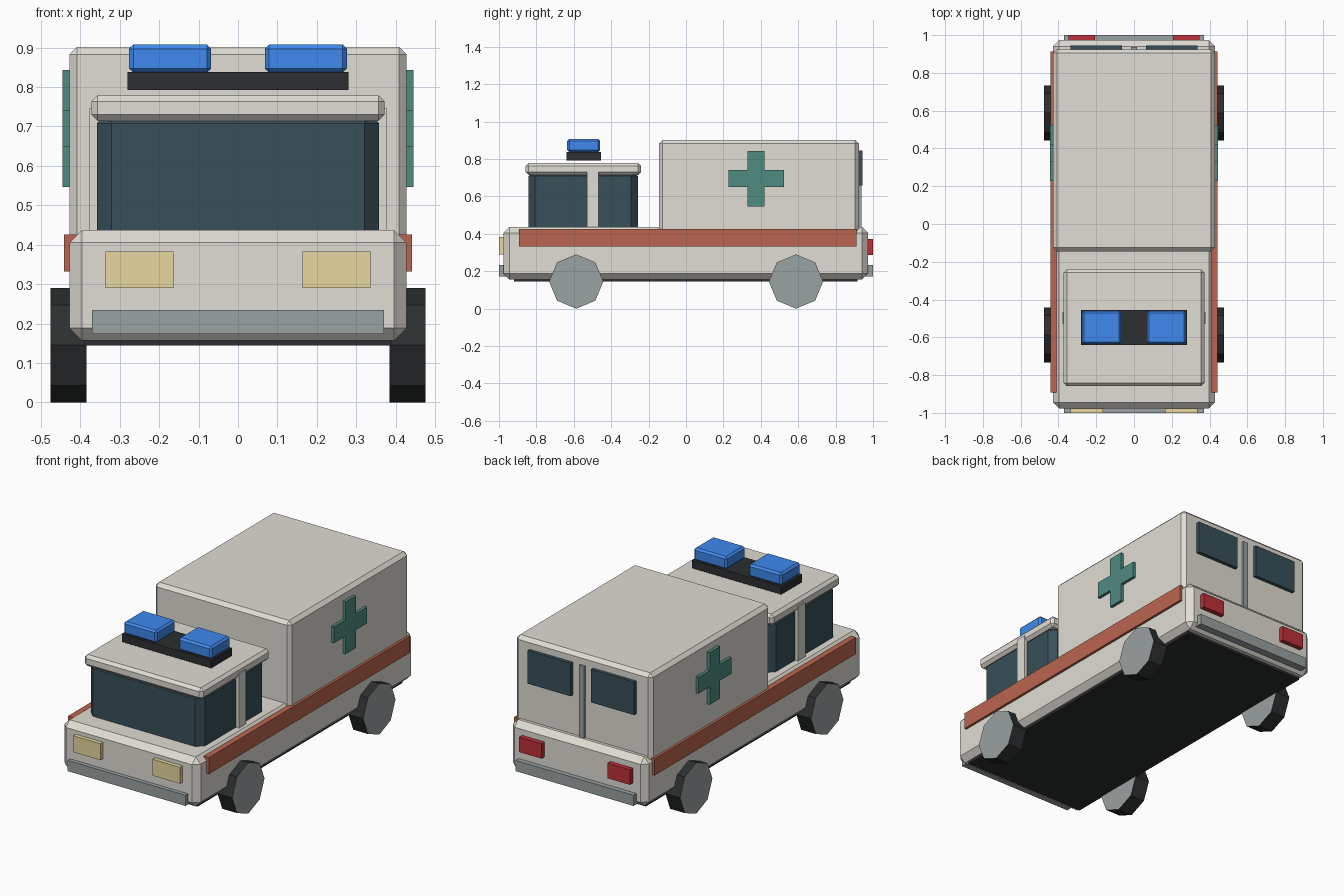
import bpy, bmesh, math

if "Cube" in bpy.data.objects:
    bpy.data.objects.remove(bpy.data.objects["Cube"])


def mat(name, r, g, b):
    m = bpy.data.materials.new(name)
    m.diffuse_color = (r, g, b, 1)
    m.use_nodes = True
    m.node_tree.nodes["Principled BSDF"].inputs["Base Color"].default_value = m.diffuse_color
    return m


CREAM = mat("cream_paint", 0.75, 0.72, 0.66)
GLASS = mat("dark_glass", 0.04, 0.08, 0.10)
BLACK = mat("black_rubber", 0.025, 0.028, 0.03)
BLUE = mat("blue_light", 0.05, 0.25, 0.85)
RED = mat("stripe_red", 0.50, 0.13, 0.08)
TEAL = mat("cross_teal", 0.08, 0.26, 0.22)
LAMP = mat("lamp_yellow", 0.80, 0.68, 0.35)
TAIL = mat("tail_red", 0.50, 0.03, 0.04)
STEEL = mat("steel", 0.32, 0.36, 0.36)


def finish(name, bm, *mats):
    bmesh.ops.recalc_face_normals(bm, faces=bm.faces)
    me = bpy.data.meshes.new(name)
    bm.to_mesh(me)
    bm.free()
    for m in mats:
        me.materials.append(m)
    ob = bpy.data.objects.new(name, me)
    bpy.context.collection.objects.link(ob)
    return ob


def box(name, x, y, z, m, bevel=0):
    """Box from (min, max) ranges, with optional flat chamfer."""
    bm = bmesh.new()
    bmesh.ops.create_cube(bm, size=1)
    for v in bm.verts:
        v.co = [(r[0] + r[1]) / 2 + c * (r[1] - r[0]) for c, r in zip(v.co, (x, y, z))]
    ob = finish(name, bm, m)
    if bevel:
        mod = ob.modifiers.new("chamfer", "BEVEL")
        mod.width = bevel
        mod.segments = 1
    return ob


def pair(name, x, y, z, m, bevel=0):
    """The same box on both sides of x = 0."""
    box(name + "_right", x, y, z, m, bevel)
    box(name + "_left", (-x[1], -x[0]), y, z, m, bevel)


# Main body
box("chassis", (-0.39, 0.39), (-0.92, 0.918), (0.144, 0.22), BLACK)
box("lower_body", (-0.428, 0.428), (-0.977, 0.973), (0.157, 0.437), CREAM, 0.032)
box("rear_box", (-0.428, 0.428), (-0.145, 0.924), (0.39, 0.902), CREAM, 0.02)

# Cab
box("cab_glass", (-0.358, 0.358), (-0.843, -0.257), (0.39, 0.745), GLASS, 0.037)
box("cab_roof", (-0.372, 0.372), (-0.857, -0.24), (0.714, 0.779), CREAM, 0.016)
pair("door_pillar", (0.33, 0.378), (-0.53, -0.467), (0.42, 0.745), CREAM)

# Roof lights
box("light_bar", (-0.28, 0.28), (-0.64, -0.455), (0.793, 0.838), BLACK)
pair("blue_light", (0.068, 0.276), (-0.635, -0.46), (0.836, 0.908), BLUE, 0.011)

# Side stripes, lamps, bumpers
pair("side_stripe", (0.41, 0.442), (-0.893, 0.912), (0.332, 0.426), RED)
pair("headlight", (0.164, 0.336), (-1.0, -0.96), (0.29, 0.383), LAMP)
pair("tail_light", (0.206, 0.348), (0.95, 1.0), (0.287, 0.372), TAIL)
box("front_bumper", (-0.37, 0.37), (-1.0, -0.95), (0.173, 0.234), STEEL)
box("rear_bumper", (-0.37, 0.37), (0.95, 1.0), (0.173, 0.234), STEEL)

# Rear doors
pair("rear_window", (0.064, 0.335), (0.90, 0.944), (0.658, 0.845), GLASS)
box("door_divider", (-0.016, 0.016), (0.90, 0.937), (0.43, 0.845), STEEL)

# Side crosses
a, b = 0.046, 0.148
outline = [(a, b), (a, a), (b, a), (b, -a), (a, -a), (a, -b),
           (-a, -b), (-a, -a), (-b, -a), (-b, a), (-a, a), (-a, b)]
for side, label in ((1, "right"), (-1, "left")):
    bm = bmesh.new()
    face = bm.faces.new([bm.verts.new((side * 0.42, 0.375 + y, 0.695 + z)) for y, z in outline])
    ext = bmesh.ops.extrude_face_region(bm, geom=[face], use_keep_orig=True)
    for v in ext["geom"]:
        if isinstance(v, bmesh.types.BMVert):
            v.co.x = side * 0.445
    finish("side_cross_" + label, bm, TEAL)

# Eight-sided wheels with steel faces
for side, s_label in ((1, "right"), (-1, "left")):
    for y, y_label in ((-0.587, "front"), (0.588, "rear")):
        bm = bmesh.new()
        bmesh.ops.create_cone(bm, cap_ends=True, segments=8,
                              radius1=0.145, radius2=0.145, depth=0.092)
        for v in bm.verts:
            v.co = (side * 0.43 + v.co.z, y + v.co.x, 0.145 + v.co.y)
        for f in bm.faces:
            f.material_index = 1 if len(f.verts) == 8 else 0
        finish(f"{y_label}_wheel_{s_label}", bm, BLACK, STEEL)
